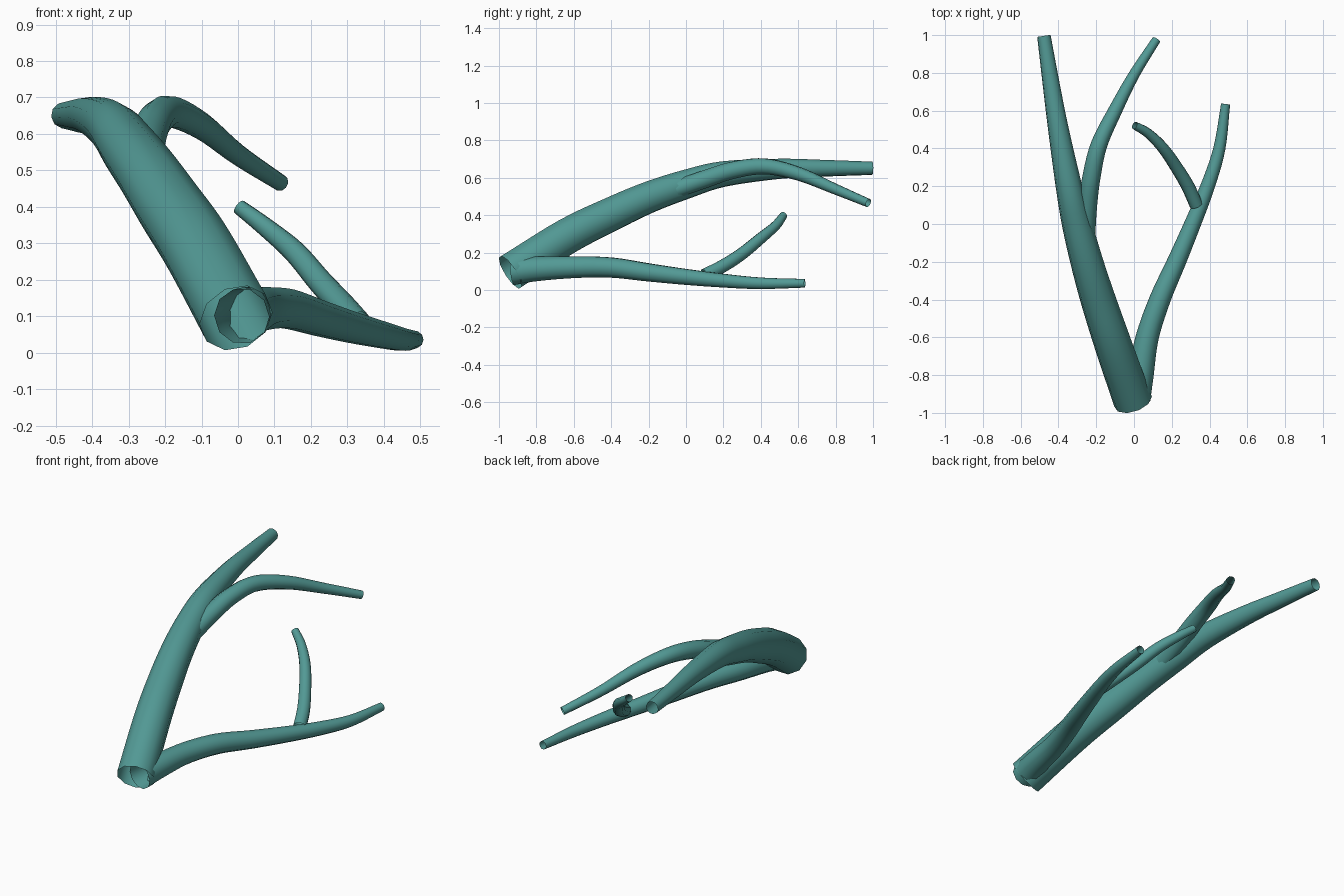
import bpy, bmesh, math
from mathutils import Vector

cube = bpy.data.objects.get("Cube")
if cube:
    bpy.data.objects.remove(cube, do_unlink=True)

teal = bpy.data.materials.new("teal")
teal.use_nodes = True
colour = (0.085, 0.32, 0.30, 1)
teal.diffuse_color = colour
bsdf = teal.node_tree.nodes["Principled BSDF"]
bsdf.inputs["Base Color"].default_value = colour
bsdf.inputs["Roughness"].default_value = 0.7

SIDES = 10
STEPS = 5


def smooth_path(points):
    """Spline through (x, y, z, radius) points."""
    p = [Vector(q) for q in points]
    p = [2 * p[0] - p[1]] + p + [2 * p[-1] - p[-2]]
    path = []
    for a, b, c, d in zip(p, p[1:], p[2:], p[3:]):
        for i in range(STEPS):
            t = i / STEPS
            path.append(0.5 * (2 * b + (c - a) * t + (2 * a - 5 * b + 4 * c - d) * t ** 2
                               + (3 * b - a - 3 * c + d) * t ** 3))
    return path + [p[-2]]


def branch(name, points):
    """Open tapering tube swept along a path."""
    path = smooth_path(points)
    centres = [q.to_3d() for q in path]
    bm = bmesh.new()
    rings = []
    side = Vector((1, 0, 0))
    last = len(path) - 1
    for i, q in enumerate(path):
        tangent = (centres[min(i + 1, last)] - centres[max(i - 1, 0)]).normalized()
        side = (side - tangent * side.dot(tangent)).normalized()
        up = side.cross(tangent)
        ring = []
        for k in range(SIDES):
            a = math.tau * k / SIDES
            ring.append(bm.verts.new(centres[i] + q[3] * (side * math.cos(a) + up * math.sin(a))))
        rings.append(ring)
    for r, s in zip(rings, rings[1:]):
        for k in range(SIDES):
            n = (k + 1) % SIDES
            face = bm.faces.new((r[k], s[k], s[n], r[n]))
            face.smooth = True
    mesh = bpy.data.meshes.new(name)
    bm.to_mesh(mesh)
    bm.free()
    mesh.materials.append(teal)
    bpy.context.collection.objects.link(bpy.data.objects.new(name, mesh))


# Thick main stem, rising and bending to the right
branch("main_stem", [
    (-0.005, -0.94, 0.095, 0.104), (-0.11, -0.64, 0.285, 0.1), (-0.19, -0.4, 0.405, 0.094),
    (-0.25, -0.2, 0.495, 0.087), (-0.302, 0, 0.565, 0.08), (-0.345, 0.2, 0.62, 0.07),
    (-0.4, 0.5, 0.648, 0.055), (-0.44, 0.75, 0.651, 0.045), (-0.477, 0.996, 0.651, 0.036)])

# Branch leaving the upper part of the main stem
branch("upper_branch", [
    (-0.255, -0.05, 0.54, 0.05), (-0.245, 0.1, 0.592, 0.05), (-0.225, 0.25, 0.64, 0.048),
    (-0.185, 0.42, 0.661, 0.044), (-0.1, 0.6, 0.622, 0.037), (0.0, 0.79, 0.543, 0.029),
    (0.118, 0.975, 0.465, 0.023)])

# Low branch from the base, spreading to the left
branch("lower_branch", [
    (0.01, -0.925, 0.1, 0.077), (0.035, -0.8, 0.113, 0.069), (0.07, -0.6, 0.122, 0.061),
    (0.137, -0.4, 0.12, 0.056), (0.225, -0.2, 0.094, 0.05), (0.31, 0, 0.07, 0.044),
    (0.39, 0.2, 0.05, 0.038), (0.452, 0.4, 0.036, 0.032), (0.485, 0.635, 0.036, 0.024)])

# Short twig curving up from the low branch
branch("twig", [
    (0.33, 0.1, 0.08, 0.036), (0.285, 0.2, 0.13, 0.036), (0.225, 0.3, 0.195, 0.034),
    (0.155, 0.4, 0.277, 0.031), (0.075, 0.48, 0.345, 0.026), (0.003, 0.522, 0.4, 0.021)])
